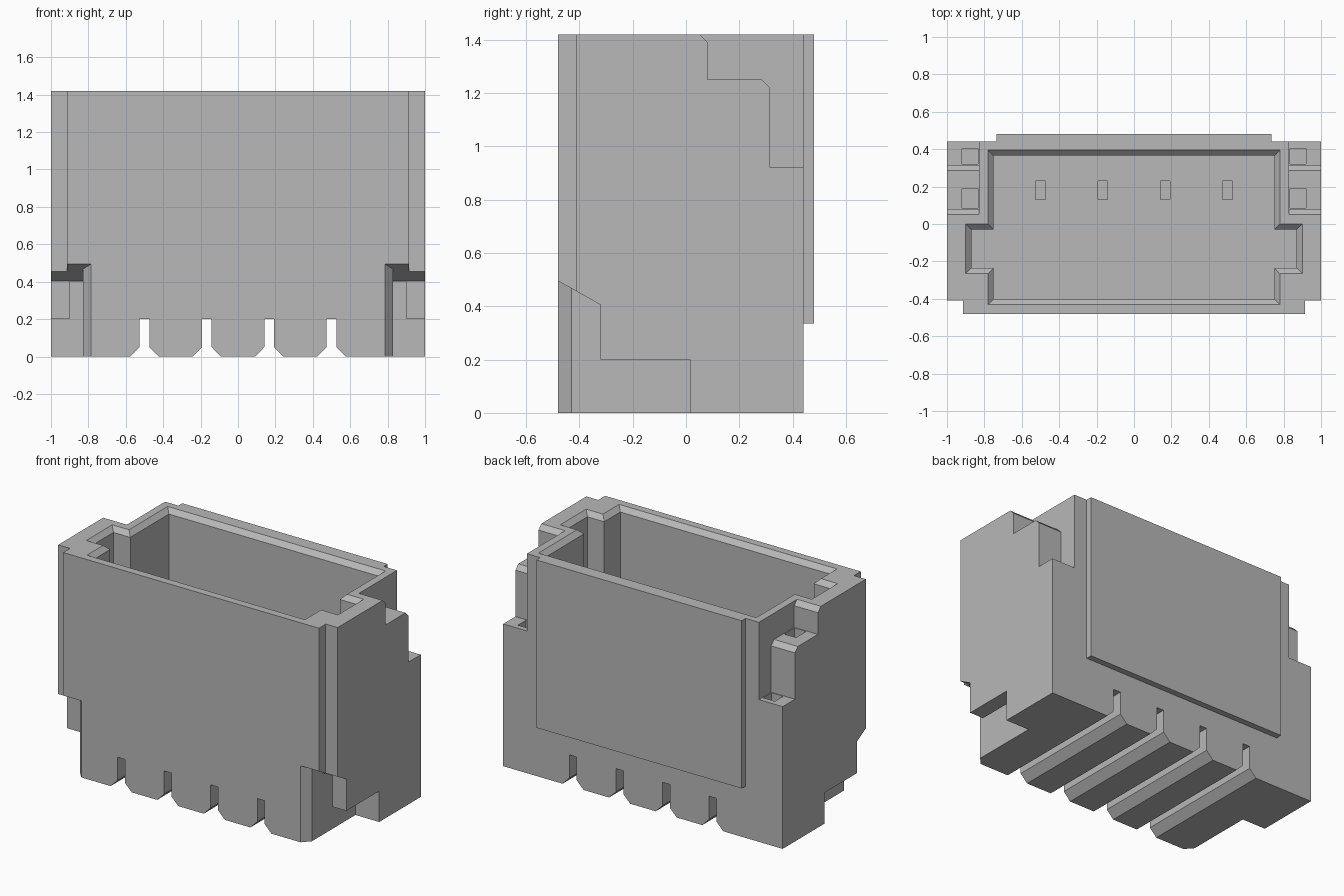
import bpy, bmesh
from mathutils import Vector

default = bpy.data.objects.get("Cube")
if default:
    bpy.data.objects.remove(default, do_unlink=True)

grey = bpy.data.materials.new("plain grey")
grey.use_nodes = True
grey.diffuse_color = (0.48, 0.48, 0.48, 1)
grey.node_tree.nodes["Principled BSDF"].inputs["Base Color"].default_value = grey.diffuse_color

HEIGHT = 1.42
FLOOR = 0.5


def loft(name, rings):
    """Closed solid through rings that have equal point counts."""
    bm = bmesh.new()
    loops = [[bm.verts.new(Vector(p)) for p in ring] for ring in rings]
    n = len(loops[0])
    for low, high in zip(loops, loops[1:]):
        for i in range(n):
            j = (i + 1) % n
            bm.faces.new((low[i], low[j], high[j], high[i]))
    bm.faces.new(loops[0])
    bm.faces.new(loops[-1])
    bmesh.ops.recalc_face_normals(bm, faces=bm.faces)
    mesh = bpy.data.meshes.new(name)
    bm.to_mesh(mesh)
    bm.free()
    mesh.materials.append(grey)
    obj = bpy.data.objects.new(name, mesh)
    bpy.context.collection.objects.link(obj)
    return obj


def prism(name, axis, profile, start, end):
    """Extrude a 2D profile along x, y or z."""
    place = {"x": lambda a, b, t: (t, a, b),
             "y": lambda a, b, t: (a, t, b),
             "z": lambda a, b, t: (a, b, t)}[axis]
    return loft(name, [[place(a, b, t) for a, b in profile] for t in (start, end)])


def box(name, x0, x1, y0, y1, z0, z1):
    return prism(name, "z", [(x0, y0), (x1, y0), (x1, y1), (x0, y1)], z0, z1)


def combine(target, tool, operation="DIFFERENCE"):
    """Apply a boolean and discard the tool."""
    mod = target.modifiers.new("shape", "BOOLEAN")
    mod.operation = operation
    mod.solver = "EXACT"
    mod.object = tool
    tool.hide_render = True
    bpy.context.view_layer.update()
    bpy.context.view_layer.objects.active = target
    bpy.ops.object.modifier_apply(modifier=mod.name)
    bpy.data.objects.remove(tool, do_unlink=True)


def mirrored(half):
    """Complete a symmetric plan outline from its +x half."""
    return half + [(-x, y) for x, y in reversed(half)]


# Housing block with the raised front panel
housing = prism("connector_housing", "z",
                mirrored([(0.915, -0.48), (0.915, -0.41), (1, -0.41), (1, 0.44)]), 0, HEIGHT)

# Raised back panel
combine(housing, box("back_panel", -0.735, 0.735, 0.42, 0.48, 0.335, HEIGHT), "UNION")


# Open cavity with side keyways and a chamfered rim
def cavity_ring(z, grow):
    g = grow
    half = [(0.75 + g, -0.40 - g), (0.75 + g, -0.235 - g), (0.87 + g, -0.235 - g),
            (0.87 + g, -0.03 + g), (0.75 + g, -0.03 + g), (0.75 + g, 0.365 + g)]
    return [(x, y, z) for x, y in mirrored(half)]


combine(housing, loft("cavity", [cavity_ring(FLOOR, 0), cavity_ring(HEIGHT - 0.03, 0),
                                 cavity_ring(HEIGHT + 0.01, 0.04)]))

# Contact slots under the base and contact pockets in the floor
for i in range(4):
    x = (i - 1.5) / 3
    slot = [(x - 0.095, -0.02), (x + 0.095, -0.02), (x + 0.026, 0.05),
            (x + 0.026, 0.2), (x - 0.026, 0.2), (x - 0.026, 0.05)]
    combine(housing, prism("contact_slot", "y", slot, -1, 1))
    combine(housing, box("contact_pocket", x - 0.026, x + 0.026, 0.13, 0.23, FLOOR - 0.1, FLOOR + 0.1))

back_steps = [(0.03, HEIGHT + 0.02), (0.08, 1.39), (0.08, 1.25), (0.285, 1.25),
              (0.315, 1.22), (0.315, 0.92), (0.6, 0.92), (0.6, HEIGHT + 0.02)]
front_notch = [(-0.56, -0.1), (-0.32, -0.1), (-0.32, 0.405), (-0.56, 0.54)]
notch_plan = [(0.74, -0.53), (1.1, -0.53), (1.1, -0.2), (0.83, -0.2), (0.83, -0.43)]

for side in (1, -1):
    # Stepped back corners with small tab pockets
    combine(housing, prism("back_steps", "x", back_steps, side * 0.83, side * 1.1))
    for y0, y1, z in ((0.085, 0.19, 1.25), (0.32, 0.405, 0.92)):
        combine(housing, box("tab_pocket", side * 0.835, side * 0.92, y0, y1, z - 0.08, z + 0.05))

    # Front lower corner notch with sloped ceiling and chamfered inner edge
    notch = prism("front_notch", "x", front_notch, side * 0.7, side * 1.2)
    plan = prism("notch_plan", "z", [(side * x, y) for x, y in notch_plan], -0.2, 0.8)
    combine(notch, plan, "INTERSECT")
    combine(housing, notch)

    # Foot recess and the tab slot above it
    combine(housing, box("foot_recess", side * 0.83, side * 1.1, -0.36, 0.015, -0.1, 0.2))
    combine(housing, box("tab_slot", side * 0.83, side * 0.9, -0.34, 0.015, 0.1, 0.4))
